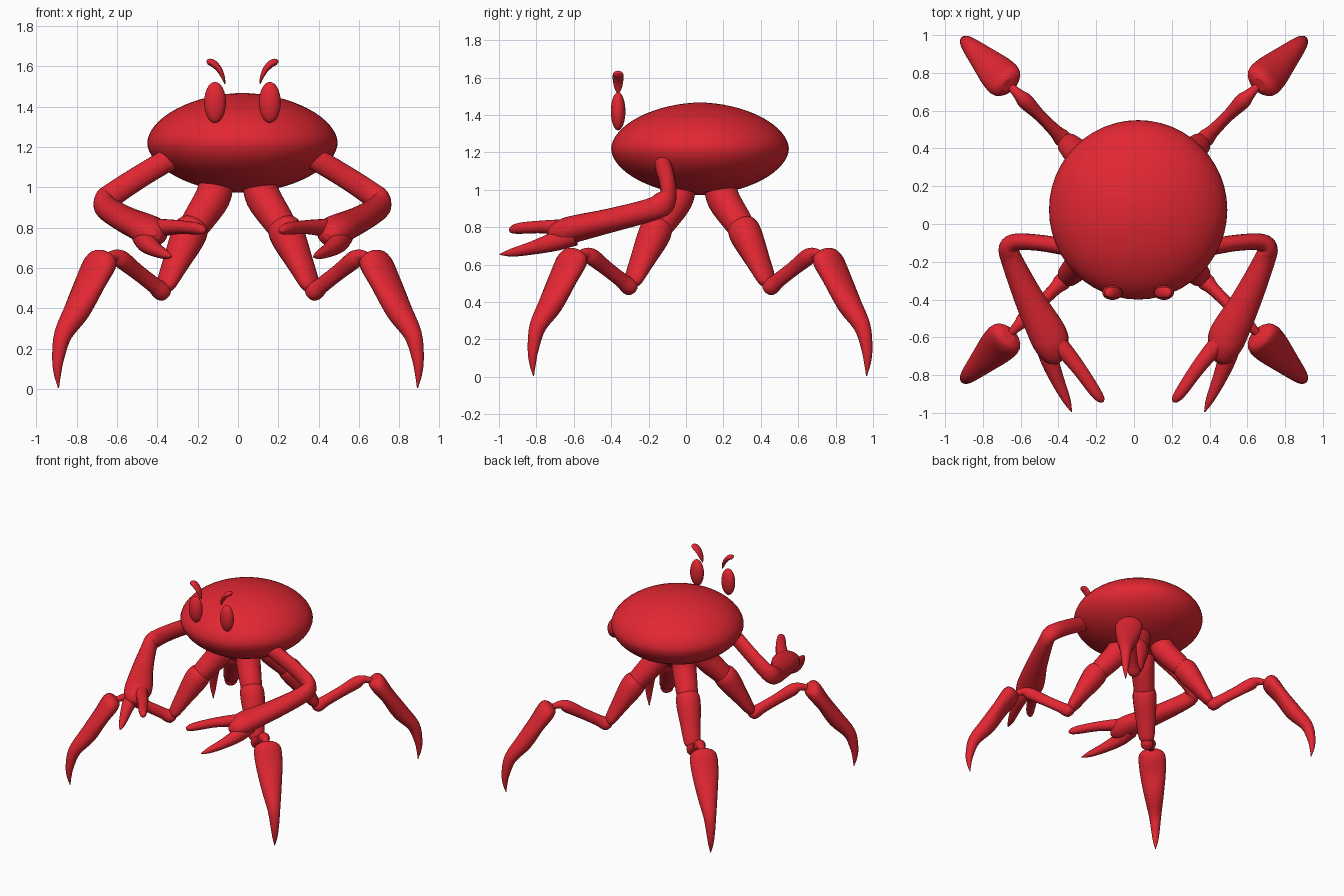
import bpy, bmesh, math
from mathutils import Vector, Matrix

if "Cube" in bpy.data.objects:
    bpy.data.objects.remove(bpy.data.objects["Cube"])

red = bpy.data.materials.new("crab red")
red.diffuse_color = (0.76, 0.02, 0.032, 1)
red.use_nodes = True
red.node_tree.nodes["Principled BSDF"].inputs["Base Color"].default_value = red.diffuse_color
CX, CY = 0.022, 0.075   # body centre


def finish(name, bm):
    bmesh.ops.recalc_face_normals(bm, faces=bm.faces)
    me = bpy.data.meshes.new(name)
    bm.to_mesh(me)
    bm.free()
    me.materials.append(red)
    for p in me.polygons:
        p.use_smooth = len(p.vertices) <= 4
    ob = bpy.data.objects.new(name, me)
    bpy.context.collection.objects.link(ob)
    return ob


def smooth_path(pts, steps=4):
    """Catmull-Rom through (x, y, z, a, b) stations."""
    P = [Vector(p) for p in pts]
    P = [P[0] * 2 - P[1]] + P + [P[-1] * 2 - P[-2]]
    out = []
    for i in range(1, len(P) - 2):
        p0, p1, p2, p3 = P[i - 1:i + 3]
        for s in range(steps):
            t = s / steps
            out.append(0.5 * (2 * p1 + (p2 - p0) * t + (2 * p0 - 5 * p1 + 4 * p2 - p3) * t * t
                              + (3 * p1 - p0 - 3 * p2 + p3) * t ** 3))
    return out + [P[-2]]


def tube(name, pts, side=None, matrix=None, n=20):
    """Elliptical tube: a = radius across, b = radius along the side vector."""
    st = smooth_path(pts)
    pos = [Vector(s[:3]) for s in st]
    bm = bmesh.new()
    rings = []
    for i, s in enumerate(st):
        t = (pos[min(i + 1, len(st) - 1)] - pos[max(i - 1, 0)]).normalized()
        w = Vector(side) if side else t.cross(Vector((0, 0, 1))).normalized()
        u = w.cross(t).normalized()
        a, b = max(s[3], 0.003), max(s[4], 0.003)
        rings.append([bm.verts.new(pos[i] + u * a * math.cos(k * math.tau / n)
                                   + w * b * math.sin(k * math.tau / n)) for k in range(n)])
    for r, q in zip(rings, rings[1:]):
        for k in range(n):
            bm.faces.new((r[k], r[(k + 1) % n], q[(k + 1) % n], q[k]))
    bm.faces.new(rings[0])
    bm.faces.new(rings[-1])
    if matrix:
        bm.transform(matrix)
    return finish(name, bm)


# body: lens-like flattened ball
bm = bmesh.new()
bmesh.ops.create_uvsphere(bm, u_segments=48, v_segments=32, radius=1)
e = 2 / 1.85
for v in bm.verts:
    r = math.hypot(v.co.x, v.co.y)
    k = r ** e / r if r > 1e-5 else 0
    z = math.copysign(abs(v.co.z) ** e, v.co.z)
    v.co = (CX + v.co.x * k * 0.472, CY + v.co.y * k * 0.475, 1.22 + z * 0.247)
finish("body", bm)

# legs: four jointed segments, stations (outward/sqrt2, height, in-plane radius, side radius)
leg = {
    "hip": [(.10, 1.10, .075, .075), (.105, 1.04, .085, .085), (.125, .95, .088, .088),
            (.195, .84, .078, .08), (.225, .795, .07, .075)],
    "thigh": [(.212, .83, .045, .05), (.222, .81, .078, .08), (.25, .75, .085, .088),
              (.31, .62, .06, .072), (.355, .52, .04, .058), (.368, .49, .025, .035)],
    "shin": [(.352, .464, .015, .015), (.364, .474, .04, .04), (.385, .487, .046, .046),
             (.42, .517, .041, .035), (.50, .58, .041, .032), (.575, .64, .045, .042),
             (.61, .66, .03, .03), (.65, .65, .02, .02)],
    "foot": [(.664, .672, .03, .04), (.672, .655, .055, .08), (.688, .615, .063, .1),
             (.735, .52, .055, .095), (.797, .39, .06, .073), (.867, .27, .045, .046),
             (.892, .15, .03, .03), (.895, .07, .017, .018), (.89, .005, .002, .002)],
}
R2 = math.sqrt(2)
for i, where in enumerate(("back_right", "back_left", "front_left", "front_right")):
    m = Matrix.Translation((0, CY, 0)) @ Matrix.Rotation(math.radians(45 + 90 * i), 4, 'Z')
    for part, rows in leg.items():
        tube(f"{where}_{part}", [(u * R2, 0, z, a, b) for u, z, a, b in rows], (0, 1, 0), m)

# parts mirrored about the body's middle (written for the left, x measured from it)
arm = [(-.27, -.12, 1.19, .05, .045), (-.37, -.122, 1.135, .056, .045),
       (-.52, -.1, 1.045, .057, .043), (-.64, -.095, .965, .06, .045),
       (-.685, -.125, .925, .065, .052), (-.665, -.2, .89, .062, .058),
       (-.57, -.41, .835, .065, .08), (-.48, -.58, .795, .072, .1),
       (-.455, -.65, .775, .072, .09), (-.435, -.71, .76, .05, .06), (-.425, -.735, .755, .015, .02)]
inner_finger = [(-.47, -.58, .80, .045, .05), (-.39, -.67, .80, .042, .045),
                (-.31, -.77, .802, .034, .038), (-.23, -.885, .795, .03, .031),
                (-.195, -.93, .787, .02, .02), (-.185, -.942, .785, .004, .004)]
outer_finger = [(-.49, -.6, .76, .06, .06), (-.475, -.7, .725, .052, .05),
                (-.43, -.82, .69, .036, .037), (-.38, -.93, .665, .022, .022),
                (-.352, -.995, .655, .003, .003)]
brow = [(-.087, -.363, 1.513, .003, .004), (-.096, -.363, 1.545, .009, .02),
        (-.116, -.363, 1.585, .015, .028), (-.145, -.363, 1.614, .018, .029),
        (-.168, -.363, 1.622, .015, .022), (-.178, -.363, 1.622, .004, .006)]
for label, s in (("left", 1), ("right", -1)):
    def side_pts(rows):
        return [(CX + s * r[0], *r[1:]) for r in rows]
    tube(label + "_arm", side_pts(arm))
    tube(label + "_inner_claw", side_pts(inner_finger))
    tube(label + "_outer_claw", side_pts(outer_finger))
    tube(label + "_eyebrow", side_pts(brow), (0, 1, 0))
    # eye
    bm = bmesh.new()
    bmesh.ops.create_uvsphere(bm, u_segments=24, v_segments=16, radius=1)
    bm.transform(Matrix.Translation((CX - s * 0.136, -0.363, 1.42))
                 @ Matrix.Diagonal((0.054, 0.039, 0.102, 1)))
    finish(label + "_eye", bm)
